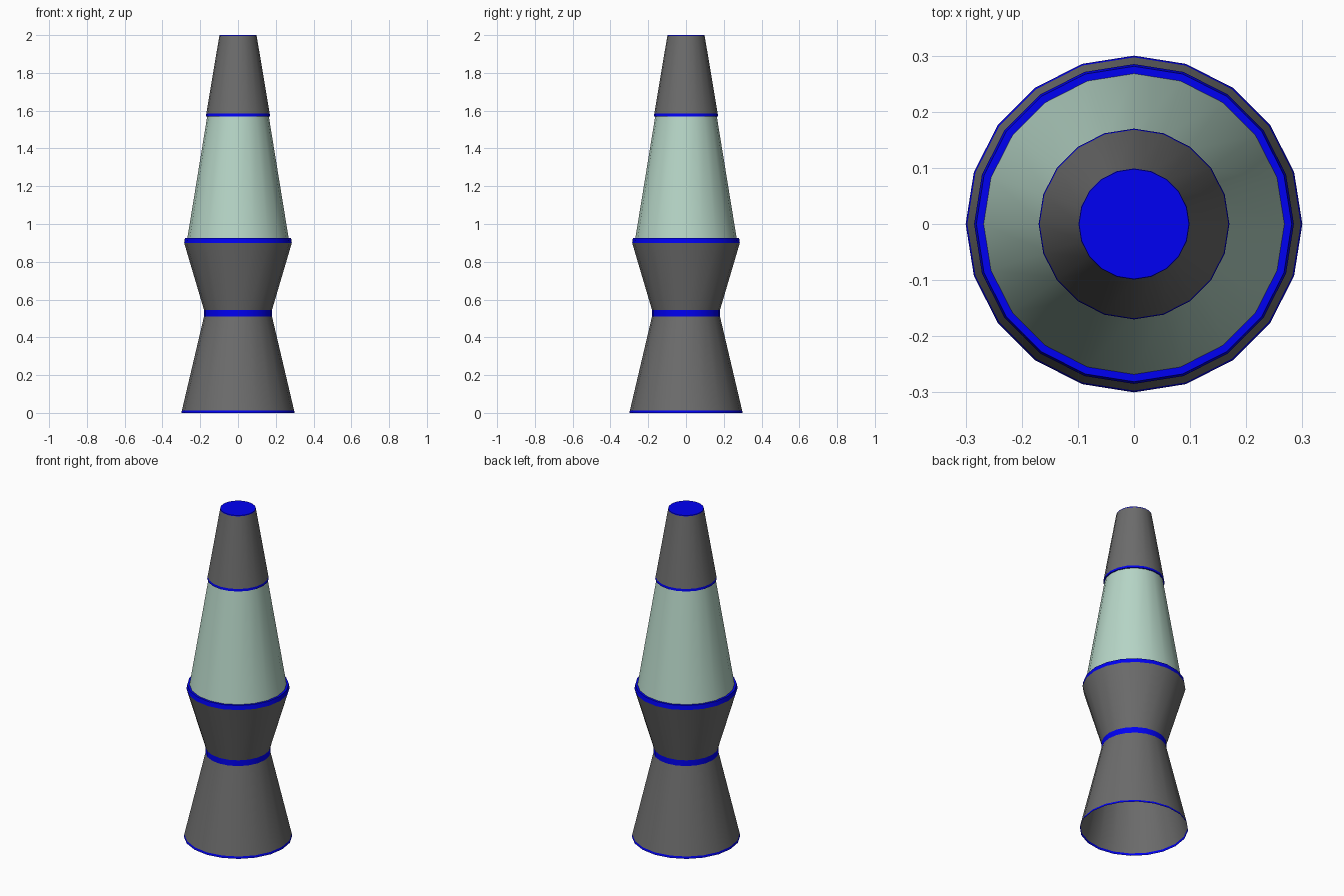
import bpy
from math import cos, sin, tau

if "Cube" in bpy.data.objects:
    bpy.data.objects.remove(bpy.data.objects["Cube"])

SIDES = 20


def material(name, rgb):
    m = bpy.data.materials.new(name)
    m.diffuse_color = (*rgb, 1)
    m.use_nodes = True
    m.node_tree.nodes["Principled BSDF"].inputs["Base Color"].default_value = m.diffuse_color
    return m


METAL = material("dark_metal", (0.15, 0.15, 0.15))
BLUE = material("blue_trim", (0.0, 0.0, 0.9))
GLASS = material("pale_green_glass", (0.47, 0.67, 0.57))


def lathe(name, profile, mat, cap_top=False):
    """Revolve (radius, z) points, listed with the outside on the right going up."""
    verts = [(r * cos(tau * j / SIDES), r * sin(tau * j / SIDES), z)
             for r, z in profile for j in range(SIDES)]
    faces = []
    for i in range(len(profile) - 1):
        for j in range(SIDES):
            k = (j + 1) % SIDES
            a, b = i * SIDES, (i + 1) * SIDES
            faces.append((a + j, a + k, b + k, b + j))
    if cap_top:
        last = (len(profile) - 1) * SIDES
        faces.append(tuple(range(last, last + SIDES)))
    mesh = bpy.data.meshes.new(name)
    mesh.from_pydata(verts, [], faces)
    mesh.materials.append(mat)
    ob = bpy.data.objects.new(name, mesh)
    bpy.context.collection.objects.link(ob)
    bpy.ops.object.select_all(action='DESELECT')
    ob.select_set(True)
    bpy.context.view_layer.objects.active = ob
    bpy.ops.object.shade_smooth_by_angle()
    return ob


# Hollow hourglass base with blue bands
lathe("foot_trim", [(0.3, 0), (0.297, 0.013)], BLUE)
lathe("lower_base", [(0.297, 0.013), (0.18, 0.51)], METAL)
lathe("waist_band", [(0.18, 0.51), (0.18, 0.545)], BLUE)
lathe("upper_base", [(0.18, 0.545), (0.285, 0.9)], METAL)
lathe("rim_band", [(0.285, 0.9), (0.281, 0.926), (0.268, 0.926)], BLUE)

# Tapered glass bottle
lathe("glass_bottle", [(0.268, 0.926), (0.163, 1.57)], GLASS)

# Cap with blue lip and blue top disc
lathe("cap_lip", [(0.163, 1.57), (0.17, 1.57), (0.168, 1.584)], BLUE)
lathe("cap", [(0.168, 1.584), (0.099, 1.995)], METAL)
lathe("cap_top", [(0.099, 1.995), (0.098, 2.0)], BLUE, cap_top=True)
